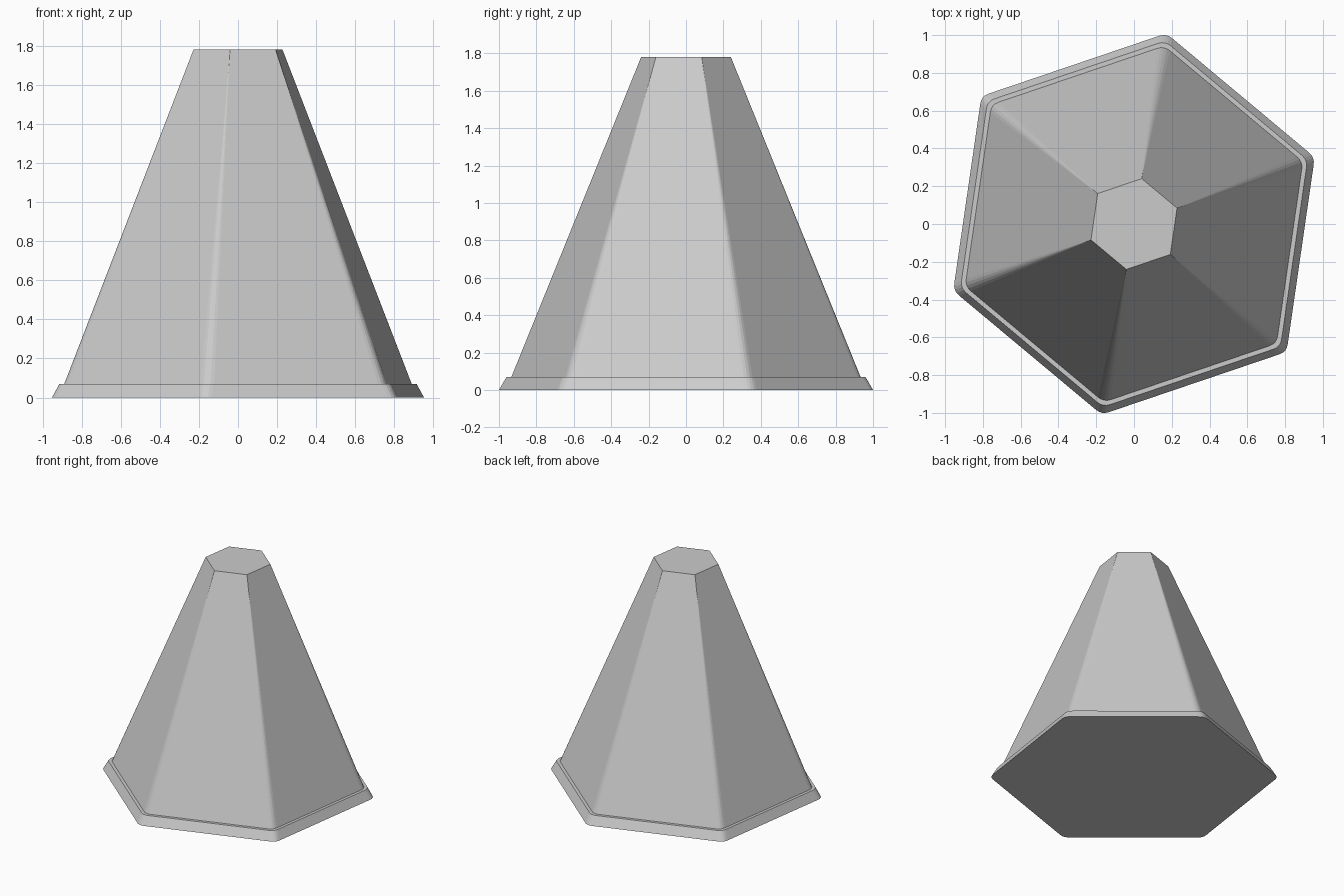
import bpy, bmesh
from mathutils import Vector

cube = bpy.data.objects.get("Cube")
if cube:
    bpy.data.objects.remove(cube, do_unlink=True)

grey = bpy.data.materials.new("light_grey")
grey.use_nodes = True
grey.diffuse_color = (0.6, 0.6, 0.6, 1)
grey.node_tree.nodes["Principled BSDF"].inputs["Base Color"].default_value = (0.6, 0.6, 0.6, 1)

# Slightly stretched hexagon: three corners and their point reflections
HALF = [Vector((0.171, 1.009)), Vector((-0.808, 0.677)), Vector((-0.957, -0.353))]
CORNERS = HALF + [-p for p in HALF]
STEPS = 4


def hexagon(scale, cut):
    """Hexagon outline whose corners are rounded back by the length cut."""
    pts = [p * scale for p in CORNERS]
    out = []
    for i, p in enumerate(pts):
        a = p + (pts[i - 1] - p).normalized() * cut
        b = p + (pts[(i + 1) % len(pts)] - p).normalized() * cut
        for k in range(STEPS + 1):
            t = k / STEPS
            out.append(a * (1 - t) ** 2 + p * 2 * t * (1 - t) + b * t ** 2)
    return out


def loft(name, sections, cap_bottom=False, cap_top=False):
    """Skin stacked hexagons given as (height, scale, corner cut)."""
    bm = bmesh.new()
    rings = [[bm.verts.new((p.x, p.y, z)) for p in hexagon(s, c)] for z, s, c in sections]
    for lo, hi in zip(rings, rings[1:]):
        n = len(lo)
        for i in range(n):
            j = (i + 1) % n
            bm.faces.new((lo[i], lo[j], hi[j], hi[i]))
    if cap_bottom:
        bm.faces.new(rings[0][::-1])
    if cap_top:
        bm.faces.new(rings[-1])
    # Merge rounded corners that taper to a point
    bmesh.ops.remove_doubles(bm, verts=bm.verts, dist=0.0005)
    bmesh.ops.recalc_face_normals(bm, faces=bm.faces)
    mesh = bpy.data.meshes.new(name)
    bm.to_mesh(mesh)
    bm.free()
    mesh.materials.append(grey)
    obj = bpy.data.objects.new(name, mesh)
    bpy.context.collection.objects.link(obj)
    return obj


# Low flared rim with a flat ledge
loft("base_rim", [(0, 1, 0.04), (0.07, 0.96, 0.04), (0.07, 0.934, 0.04)], cap_bottom=True)
# Tall tapered body, corners sharpening towards the flat top
loft("tapered_body", [(0.07, 0.934, 0.04), (1.78, 0.238, 0)], cap_top=True)
